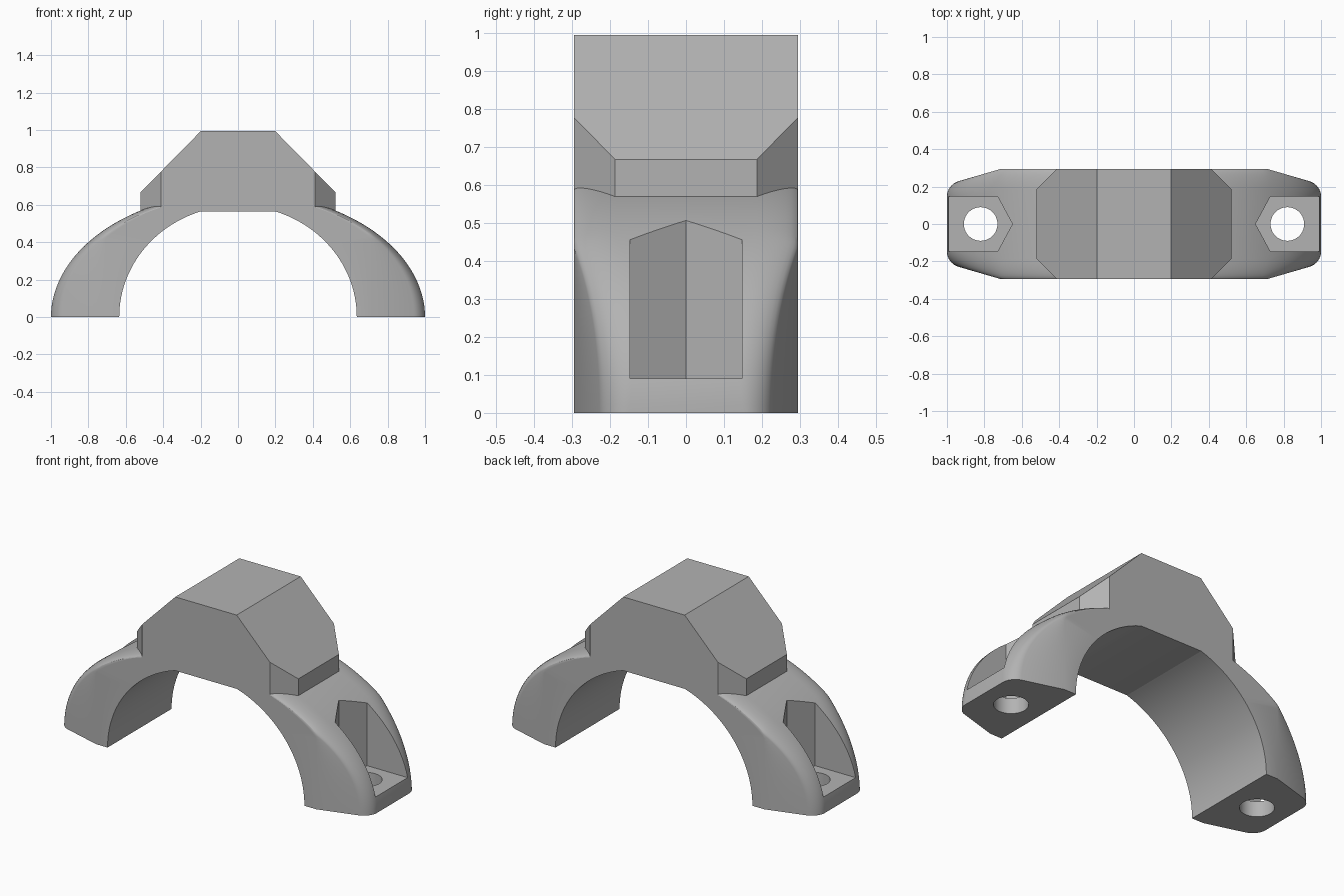
import bpy, bmesh, math
from mathutils import Vector

cube = bpy.data.objects.get("Cube")
if cube:
    bpy.data.objects.remove(cube, do_unlink=True)

grey = bpy.data.materials.new("plain grey")
grey.use_nodes = True
colour = (0.45, 0.45, 0.45, 1)
grey.diffuse_color = colour
grey.node_tree.nodes["Principled BSDF"].inputs["Base Color"].default_value = colour

HALF = 0.295


def make(name, bm):
    bmesh.ops.recalc_face_normals(bm, faces=bm.faces)
    mesh = bpy.data.meshes.new(name)
    bm.to_mesh(mesh)
    bm.free()
    obj = bpy.data.objects.new(name, mesh)
    bpy.context.collection.objects.link(obj)
    mesh.materials.append(grey)
    return obj


def prism(points, offset):
    """Extrude a closed outline along the offset vector."""
    bm = bmesh.new()
    face = bm.faces.new([bm.verts.new(p) for p in points])
    ext = bmesh.ops.extrude_face_region(bm, geom=[face])
    moved = [v for v in ext["geom"] if isinstance(v, bmesh.types.BMVert)]
    bmesh.ops.translate(bm, verts=moved, vec=offset)
    return bm


def apply_all(obj):
    bpy.context.view_layer.update()
    graph = bpy.context.evaluated_depsgraph_get()
    mesh = bpy.data.meshes.new_from_object(obj.evaluated_get(graph))
    obj.modifiers.clear()
    obj.data = mesh


def combine(obj, other, operation):
    mod = obj.modifiers.new(operation.lower(), "BOOLEAN")
    mod.operation = operation
    mod.solver = "EXACT"
    mod.object = other
    apply_all(obj)
    bpy.data.objects.remove(other, do_unlink=True)


def half_width(x):
    """Sides narrow toward the feet."""
    return HALF - max(0, x - 0.71) * 0.29


def arch_ring(t):
    """Cross-section of the arch with rounded outer corners."""
    c, s = math.cos(t), math.sin(t)
    inner = Vector((0.635 * c, 0, 0.595 * s))
    outer = Vector((c, 0, 0.667 * s))
    span = outer - inner
    depth = (0.06 - 0.025 * t) / span.length
    round_y = 0.06 + 0.05 * min(1, t / 0.6)
    bend = min(0.8, max(0.1, (0.71 - inner.x) / span.x))
    steps = [(0, 0), (bend, 0)]
    for i in range(9):
        a = math.pi / 2 * i / 8
        steps.append((1 - depth * (1 - math.sin(a)), round_y * (1 - math.cos(a))))
    side = []
    for f, inset in steps:
        p = inner + span * f
        side.append(Vector((p.x, half_width(p.x) - inset, p.z)))
    return side + [Vector((p.x, -p.y, p.z)) for p in reversed(side)]


# Curved leg, lofted from the foot up to the block
bm = bmesh.new()
rings = [[bm.verts.new(p) for p in arch_ring(1.25 * i / 40)] for i in range(41)]
for low, high in zip(rings, rings[1:]):
    for i in range(len(low)):
        j = (i + 1) % len(low)
        bm.faces.new((low[i], low[j], high[j], high[i]))
bm.faces.new(rings[0])
bm.faces.new(rings[-1])
leg = make("arch_leg", bm)

# Pointed screw pocket with a flat floor
outline = [(0.65, 0), (0.73, 0.148), (1.1, 0.148), (1.1, -0.148), (0.73, -0.148)]
pocket = make("pocket_cutter", prism([(x, y, 0.09) for x, y in outline], (0, 0, 1)))
combine(leg, pocket, "DIFFERENCE")

# Screw hole through the foot
circle = [math.tau * i / 40 for i in range(40)]
hole = make("hole_cutter", prism([(0.82 + 0.09 * math.cos(a), 0.09 * math.sin(a), -0.1)
                                  for a in circle], (0, 0, 0.4)))
combine(leg, hole, "DIFFERENCE")

# Other leg by mirroring
leg.modifiers.new("mirror", "MIRROR").use_mirror_merge = False
apply_all(leg)

# Top block with sloped shoulders and cut corners
right = [(0.2, 0.565), (0.52, 0.5), (0.52, 0.668), (0.198, 0.995)]
profile = right + [(-x, z) for x, z in reversed(right)]
bm = prism([(x, -HALF, z) for x, z in profile], (0, 2 * HALF, 0))
for sx in (-1, 1):
    for sy in (-1, 1):
        bmesh.ops.bisect_plane(bm, geom=bm.verts[:] + bm.edges[:] + bm.faces[:],
                               plane_co=(0.52 * sx, 0.187 * sy, 0),
                               plane_no=(sx, sy, 0), clear_outer=True)
        bmesh.ops.holes_fill(bm, edges=[e for e in bm.edges if e.is_boundary])
block = make("top_block", bm)

# Join into one solid bracket
combine(block, leg, "UNION")
block.name = "clamp_bracket"
bpy.ops.object.select_all(action="DESELECT")
block.select_set(True)
bpy.context.view_layer.objects.active = block
bpy.ops.object.shade_smooth_by_angle(angle=math.radians(25))
